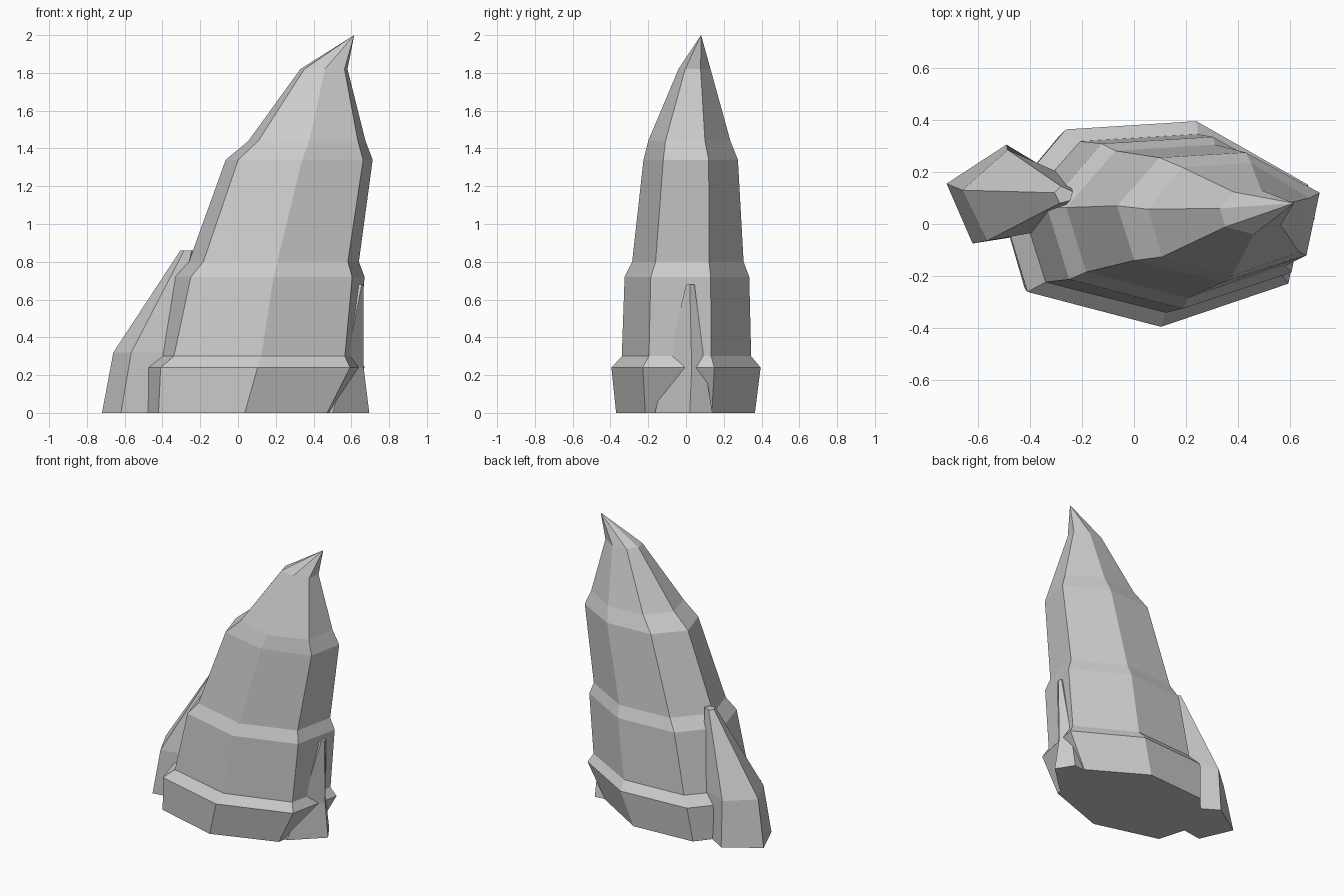
import bpy, bmesh

if "Cube" in bpy.data.objects:
    bpy.data.objects.remove(bpy.data.objects["Cube"])


def loft(name, rings):
    """Skin a stack of equal-length point rings, closing both ends (a one-point ring is a tip)."""
    bm = bmesh.new()
    loops = [[bm.verts.new(p) for p in ring] for ring in rings]
    for a, b in zip(loops, loops[1:]):
        n = len(a)
        for i in range(n):
            j = (i + 1) % n
            if len(b) == 1:
                bm.faces.new((a[i], a[j], b[0]))
            else:
                bm.faces.new((a[i], a[j], b[j], b[i]))
    for end in (loops[0], loops[-1]):
        if len(end) > 2:
            bm.faces.new(end)
    bmesh.ops.recalc_face_normals(bm, faces=bm.faces)
    mesh = bpy.data.meshes.new(name)
    bm.to_mesh(mesh)
    bm.free()
    obj = bpy.data.objects.new(name, mesh)
    bpy.context.collection.objects.link(obj)
    return obj


def level(z, pts):
    return [(x, y, z) for x, y in pts]


# Main spire: one seven-sided section fitted to a bounding box at each height
section = [(0, .59), (.085, .17), (.52, 0), (.935, .21), (1, .69), (.635, 1), (.21, .96)]
levels = [  # z, x min, x max, y min, y max
    (0.00, -.51, .54, -.37, .365),
    (0.24, -.51, .67, -.395, .395),
    (0.30, -.43, .635, -.34, .345),
    (0.72, -.335, .67, -.325, .335),
    (0.80, -.26, .64, -.285, .305),
    (1.34, -.065, .713, -.225, .275),
    (1.44, .055, .675, -.20, .235),
    (1.82, .33, .58, -.04, .13),
]
rings = [level(z, [(x0 + u * (x1 - x0), y0 + v * (y1 - y0)) for u, v in section])
         for z, x0, x1, y0, y1 in levels]
rings.append([(.615, .08, 2.0)])
loft("main_spire", rings)

# Large leaning shard on the left
loft("left_shard", [
    level(0.0, [(-.72, .155), (-.62, -.075), (-.40, -.04), (-.25, .16), (-.49, .305)]),
    level(0.32, [(-.66, .13), (-.565, -.065), (-.37, -.03), (-.25, .18), (-.485, .285)]),
    level(0.86, [(-.305, .12), (-.285, .08), (-.245, .09), (-.235, .125), (-.28, .145)]),
])

# Thin shard hugging the right face
loft("right_shard", [
    level(0.0, [(.695, .02), (.62, .14), (.45, .12), (.45, -.15), (.50, -.165)]),
    level(0.24, [(.665, .03), (.62, .10), (.50, .09), (.50, -.09), (.57, -.10)]),
    level(0.68, [(.665, .02), (.66, .045), (.59, .045), (.59, 0), (.655, 0)]),
])
